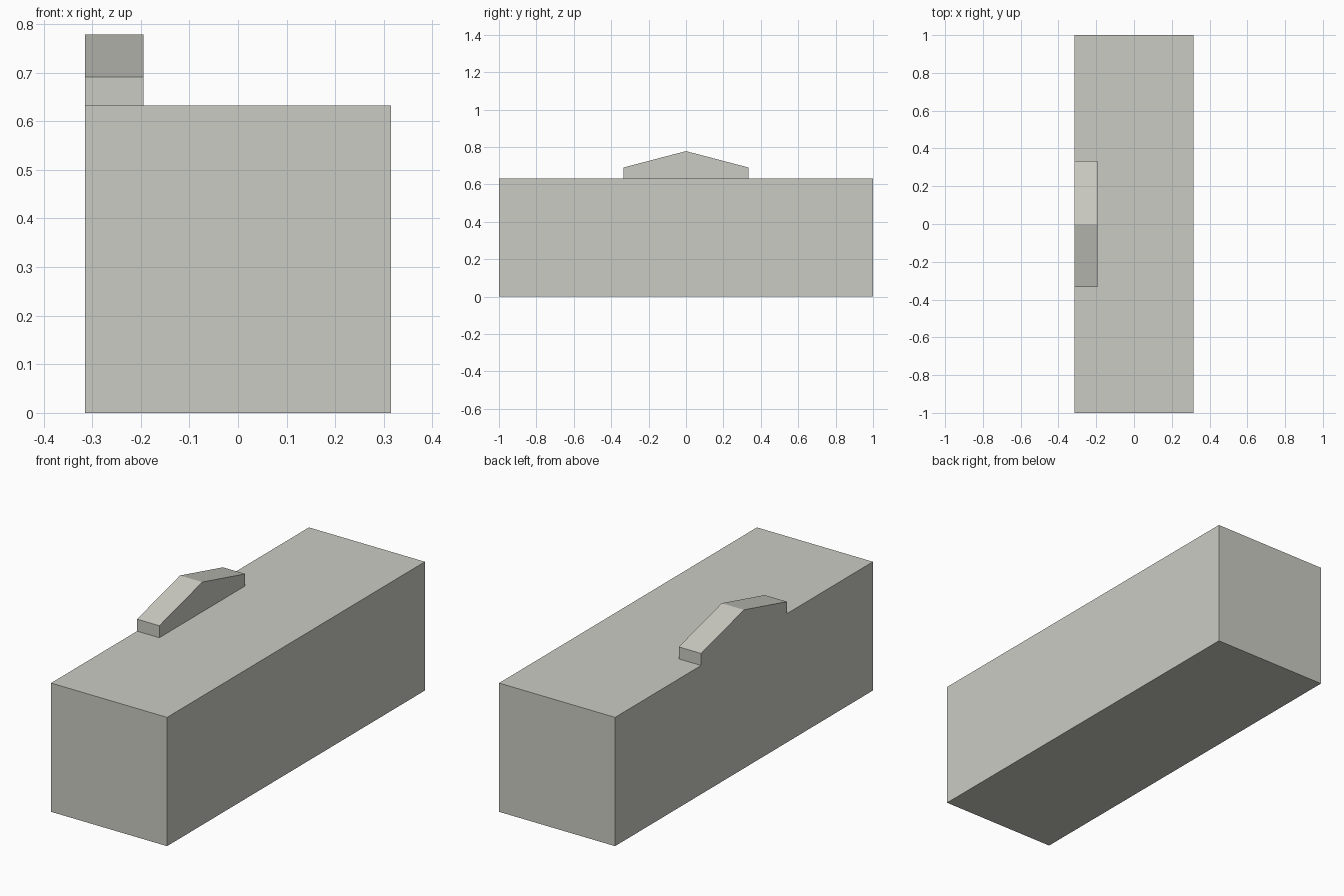
import bpy, bmesh

if "Cube" in bpy.data.objects:
    bpy.data.objects.remove(bpy.data.objects["Cube"])

stone = bpy.data.materials.new("warm_grey")
stone.diffuse_color = (0.60, 0.60, 0.55, 1)
stone.use_nodes = True
stone.node_tree.nodes["Principled BSDF"].inputs["Base Color"].default_value = stone.diffuse_color


def extrude_x(name, profile, x0, x1):
    """Extrude a (y, z) profile along x from x0 to x1."""
    bm = bmesh.new()
    face = bm.faces.new([bm.verts.new((x0, y, z)) for y, z in profile])
    ext = bmesh.ops.extrude_face_region(bm, geom=[face])
    moved = [v for v in ext["geom"] if isinstance(v, bmesh.types.BMVert)]
    bmesh.ops.translate(bm, vec=(x1 - x0, 0, 0), verts=moved)
    bmesh.ops.recalc_face_normals(bm, faces=bm.faces)
    mesh = bpy.data.meshes.new(name)
    bm.to_mesh(mesh)
    bm.free()
    mesh.materials.append(stone)
    obj = bpy.data.objects.new(name, mesh)
    bpy.context.collection.objects.link(obj)
    return obj


HALF, TOP = 0.315, 0.632

# Long main block
extrude_x("main_block", [(-1, 0), (1, 0), (1, TOP), (-1, TOP)], -HALF, HALF)

# Low gabled parapet flush with the left side
extrude_x("gable_parapet",
          [(-0.333, TOP), (0.333, TOP), (0.333, 0.691), (0, 0.778), (-0.333, 0.691)],
          -HALF, -0.194)
